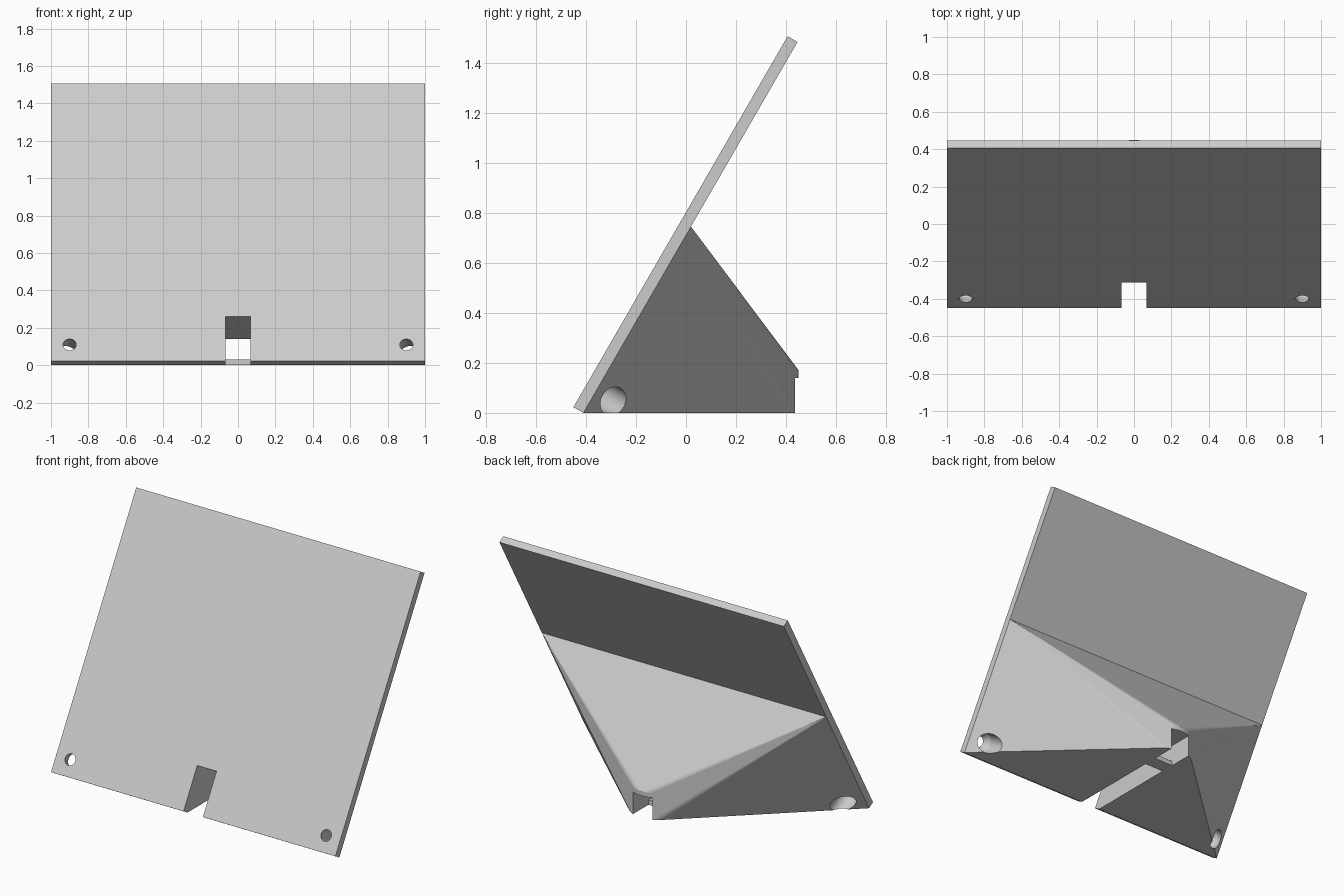
import bpy, bmesh, math
from mathutils import Vector, Matrix

if "Cube" in bpy.data.objects:
    bpy.data.objects.remove(bpy.data.objects["Cube"], do_unlink=True)

TILT = math.radians(60)
LENGTH, THICK = 1.712, 0.046
UP = Vector((0, math.cos(TILT), math.sin(TILT)))      # along the plate
BACK = Vector((0, math.sin(TILT), -math.cos(TILT)))   # through the plate
BASE = Vector((0, -0.45, THICK / 2))                  # lower front edge

gray = bpy.data.materials.new("plain_gray")
gray.use_nodes = True
color = (0.6, 0.6, 0.6, 1)
gray.diffuse_color = color
gray.node_tree.nodes["Principled BSDF"].inputs["Base Color"].default_value = color


def on_plate(x, s, d):
    """Point at width x, distance s up the plate, depth d behind its front."""
    return Vector((x, 0, 0)) + BASE + UP * s + BACK * d


def finish(name, bm):
    bmesh.ops.recalc_face_normals(bm, faces=bm.faces)
    mesh = bpy.data.meshes.new(name)
    bm.to_mesh(mesh)
    bm.free()
    mesh.materials.append(gray)
    obj = bpy.data.objects.new(name, mesh)
    bpy.context.collection.objects.link(obj)
    return obj


def hull(name, points):
    bm = bmesh.new()
    for p in points:
        bm.verts.new(p)
    result = bmesh.ops.convex_hull(bm, input=bm.verts)
    loose = [v for v in bm.verts if not v.link_faces]
    bmesh.ops.delete(bm, geom=loose, context='VERTS')
    bmesh.ops.dissolve_limit(bm, angle_limit=0.002, verts=bm.verts, edges=bm.edges)
    return finish(name, bm)


def extrude_x(name, profile, half):
    bm = bmesh.new()
    face = bm.faces.new([bm.verts.new((-half, y, z)) for y, z in profile])
    out = bmesh.ops.extrude_face_region(bm, geom=[face])
    moved = [v for v in out["geom"] if isinstance(v, bmesh.types.BMVert)]
    bmesh.ops.translate(bm, verts=moved, vec=(2 * half, 0, 0))
    return finish(name, bm)


def screw_cutter(x, s, sides=48):
    """Narrow bore, countersink and wide access bore, square to the plate."""
    profile = [(0, -0.05), (0.035, -0.05), (0.035, 0.006),
               (0.06, THICK), (0.06, 0.45), (0, 0.45)]
    bm = bmesh.new()
    verts = [bm.verts.new((r, 0, d)) for r, d in profile]
    edges = [bm.edges.new(pair) for pair in zip(verts, verts[1:])]
    bmesh.ops.spin(bm, geom=verts + edges, cent=(0, 0, 0), axis=(0, 0, 1),
                   angle=math.tau, steps=sides)
    bmesh.ops.remove_doubles(bm, verts=bm.verts, dist=0.0001)
    turn = Vector((0, 0, 1)).rotation_difference(BACK).to_matrix().to_4x4()
    bm.transform(Matrix.Translation(on_plate(x, s, 0)) @ turn)
    return finish("screw_cutter", bm)


def combine(target, tool, operation):
    mod = target.modifiers.new(operation.lower(), 'BOOLEAN')
    mod.object, mod.operation, mod.solver = tool, operation, 'EXACT'
    bpy.context.view_layer.objects.active = target
    bpy.ops.object.modifier_apply(modifier=mod.name)
    bpy.data.objects.remove(tool, do_unlink=True)


# Tilted plate
holder = hull("tilted_plate_holder", [on_plate(x, s, d) for x in (-1, 1)
                                      for s in (0, LENGTH) for d in (0, THICK)])

# Support wedge tapering from the plate to a rounded nub at the back
points = [on_plate(x, s, d) for x in (-1, 1) for s in (0, 0.86)
          for d in (THICK / 2, THICK)]
steps = 96
for i in range(steps):
    a = math.tau * i / steps
    points += [Vector((0.17 * math.sin(a), 0.28 + 0.17 * math.cos(a), z))
               for z in (0, 0.17)]
combine(holder, hull("support_wedge", points), 'UNION')

# Cable channel, leaving a small bridge across its floor
channel = [(-0.6, 0.36), (-0.483, 0.36), (-0.102, 0.14), (0.6, 0.14),
           (0.6, -0.1), (0.28, -0.1), (0.28, 0.03), (0.19, 0.03),
           (0.19, -0.1), (-0.6, -0.1)]
combine(holder, extrude_x("channel_cutter", channel, 0.068), 'DIFFERENCE')

# Four countersunk screw holes
for x in (-0.9, 0.9):
    for s in (0.1, LENGTH - 0.1):
        combine(holder, screw_cutter(x, s), 'DIFFERENCE')
